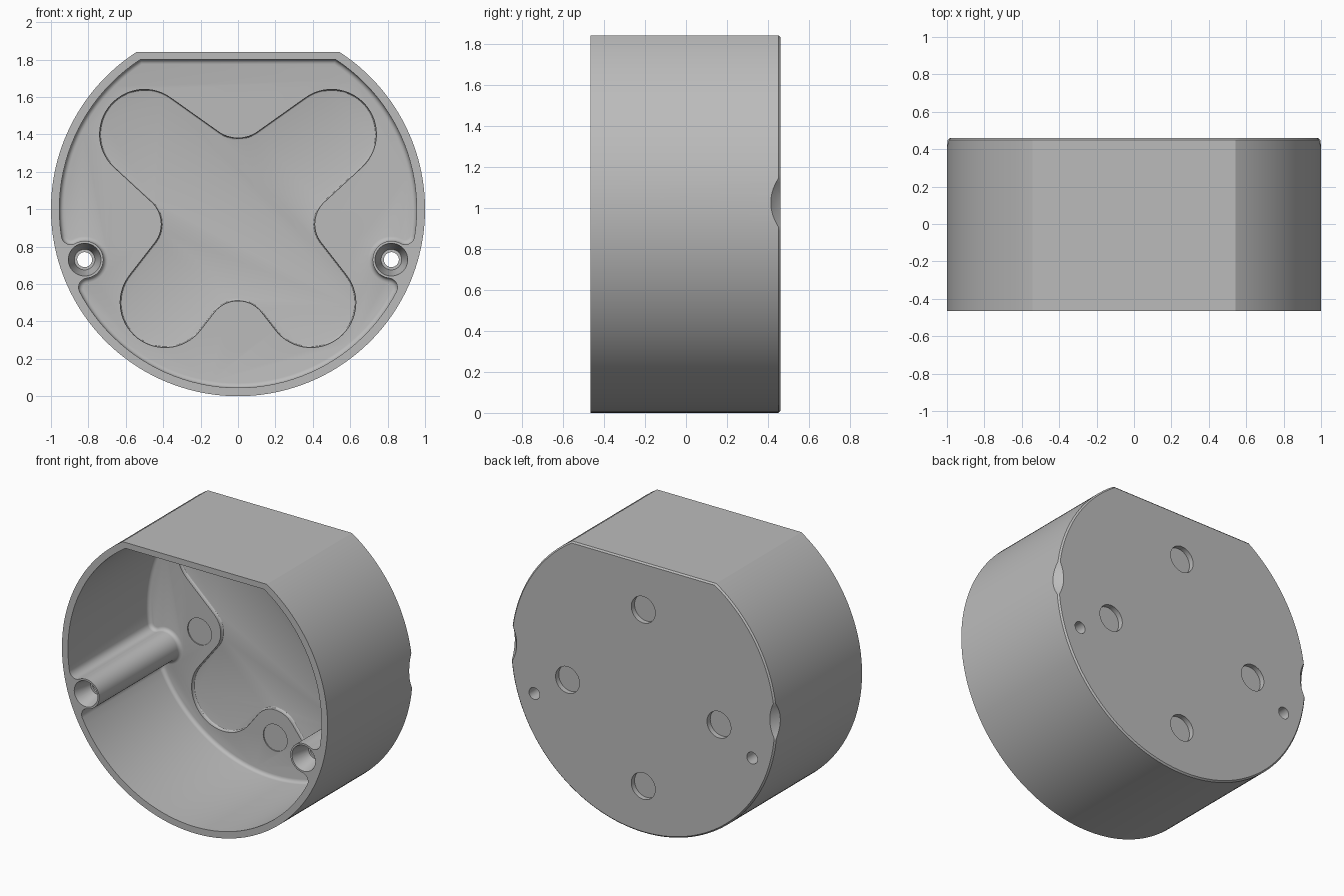
import bpy, bmesh
from math import radians, degrees, cos, sin, asin, acos, atan2, hypot, pi
from mathutils import Matrix

old = bpy.data.objects.get("Cube")
if old:
    bpy.data.objects.remove(old, do_unlink=True)

FRONT, BACK, CZ = -0.465, 0.46, 1.0
POST = (0.82, 0.73)

grey = bpy.data.materials.new("moulded_grey")
grey.use_nodes = True
grey.diffuse_color = (0.5, 0.5, 0.5, 1)
grey.node_tree.nodes["Principled BSDF"].inputs["Base Color"].default_value = (0.5, 0.5, 0.5, 1)


def arc(cx, cz, r, a0, a1, step=3):
    n = max(2, round(abs(a1 - a0) / step))
    angles = [radians(a0 + (a1 - a0) * i / n) for i in range(n + 1)]
    return [(cx + r * cos(a), cz + r * sin(a)) for a in angles]


def mirrored(half):
    """Close a right-hand outline with its mirror image."""
    return half + [(-x, z) for x, z in reversed(half) if abs(x) > 1e-4]


def make_object(name, bm):
    bmesh.ops.recalc_face_normals(bm, faces=bm.faces)
    mesh = bpy.data.meshes.new(name)
    bm.to_mesh(mesh)
    bm.free()
    mesh.materials.append(grey)
    obj = bpy.data.objects.new(name, mesh)
    bpy.context.collection.objects.link(obj)
    return obj


def prism(name, outline, y0, y1, bevel=0, segments=1):
    """Extrude an outline along y and bevel its rear rim."""
    bm = bmesh.new()
    face = bm.faces.new([bm.verts.new((x, y0, z)) for x, z in outline])
    ext = bmesh.ops.extrude_face_region(bm, geom=[face])["geom"]
    new = [v for v in ext if isinstance(v, bmesh.types.BMVert)]
    bmesh.ops.translate(bm, verts=new, vec=(0, y1 - y0, 0))
    if bm.faces and face.is_valid and len(face.link_loops if hasattr(face, "link_loops") else face.loops) == 0:
        bm.faces.remove(face)
    if bevel:
        rim = [e for e in bm.edges if all(abs(v.co.y - y1) < 1e-5 for v in e.verts)]
        bmesh.ops.bevel(bm, geom=rim, offset=bevel, segments=segments,
                        profile=0.5, affect='EDGES', clamp_overlap=False)
    return make_object(name, bm)


def cone(name, x, z, r0, r1, y0, y1, sides=48):
    bm = bmesh.new()
    place = Matrix.Translation((x, (y0 + y1) / 2, z)) @ Matrix.Rotation(-pi / 2, 4, 'X')
    bmesh.ops.create_cone(bm, cap_ends=True, segments=sides, radius1=r0, radius2=r1,
                          depth=y1 - y0, matrix=place)
    return make_object(name, bm)


def cut(target, cutter):
    cutter.hide_render = True
    mod = target.modifiers.new("cut", 'BOOLEAN')
    mod.operation, mod.solver, mod.object = 'DIFFERENCE', 'EXACT', cutter
    bpy.context.view_layer.objects.active = target
    bpy.ops.object.modifier_apply(modifier=mod.name)
    bpy.data.objects.remove(cutter, do_unlink=True)


def belt(circles):
    """Smooth outline through circles (x, z, r, turn) joined by crossing tangents."""
    links = []
    for i, (x, z, r, turn) in enumerate(circles):
        x2, z2, r2, _ = circles[(i + 1) % len(circles)]
        d = hypot(x2 - x, z2 - z)
        links.append(atan2(z2 - z, x2 - x) - turn * -asin((r + r2) / d))
    out = []
    for i, (x, z, r, turn) in enumerate(circles):
        a0 = links[i - 1] - turn * pi / 2
        a1 = links[i] - turn * pi / 2
        sweep = (turn * (a1 - a0)) % (2 * pi)
        out += arc(x, z, r, degrees(a0), degrees(a0 + turn * sweep), 6)
    return out


# Round body with a flat top
flat = degrees(asin(0.84))
body = prism("box_body", mirrored(arc(0, CZ, 1, flat, -90, 2)), FRONT, BACK, 0.01)

# Cavity outline: wall arcs blended around each screw post
wall, post_r, blend = 0.955, 0.1, 0.05
px, pz = POST[0], POST[1] - CZ
dist = hypot(px, pz)
reach = wall - blend
spread = acos((reach**2 + dist**2 - (post_r + blend)**2) / (2 * reach * dist))
hi, lo = atan2(pz, px) + spread, atan2(pz, px) - spread
hx, hz, lx, lz = reach * cos(hi), reach * sin(hi), reach * cos(lo), reach * sin(lo)
to_hi = degrees(atan2(hz - pz, hx - px))
to_lo = degrees(atan2(lz - pz, lx - px)) % 360
hi, lo = degrees(hi), degrees(lo)
half = arc(0, CZ, wall, degrees(asin(0.8 / wall)), hi)
half += arc(hx, hz + CZ, blend, hi, to_hi - 180, 12)[1:]
half += arc(*POST, post_r, to_hi, to_lo, 8)[1:]
half += arc(lx, lz + CZ, blend, to_lo - 180, lo, 12)[1:]
half += arc(0, CZ, wall, lo, -90)[1:]
cut(body, prism("cavity_cutter", mirrored(half), FRONT - 0.1, 0.4, 0.025, 4))

# Four-lobed floor recess
lobes = [(0.5, 1.4, 0.24, 1), (0, 1.56, 0.18, -1), (-0.5, 1.4, 0.24, 1), (-0.57, 0.92, 0.16, -1),
         (-0.39, 0.5, 0.24, 1), (0, 0.35, 0.16, -1), (0.39, 0.5, 0.24, 1), (0.57, 0.92, 0.16, -1)]
cut(body, prism("recess_cutter", belt(lobes), 0.3, 0.425, 0.012, 3))

# Knockouts: thin discs sunk from both faces
for x, z in [(0, 1.52), (-0.57, 0.89), (0.57, 0.89), (0, 0.32)]:
    cut(body, cone("knockout_front", x, z, 0.09, 0.09, 0.3, 0.407))
    cut(body, cone("knockout_back", x, z, 0.09, 0.09, 0.425, 0.6))

for side in (-1, 1):
    # Screw holes with a tapered mouth
    x, z = side * POST[0], POST[1]
    cut(body, cone("screw_mouth", x, z, 0.09, 0.055, FRONT - 0.01, FRONT + 0.13))
    cut(body, cone("screw_hole", x, z, 0.04, 0.04, FRONT - 0.1, BACK + 0.1, 32))
    # Thumb scoops on the rear rim
    bm = bmesh.new()
    bmesh.ops.create_uvsphere(bm, u_segments=64, v_segments=32, radius=0.318,
                              matrix=Matrix.Translation((side * 1.2, 0.66, 1.03)))
    cut(body, make_object("scoop_cutter", bm))

bpy.ops.object.select_all(action='DESELECT')
body.select_set(True)
bpy.context.view_layer.objects.active = body
bpy.ops.object.shade_smooth_by_angle(angle=radians(30))
